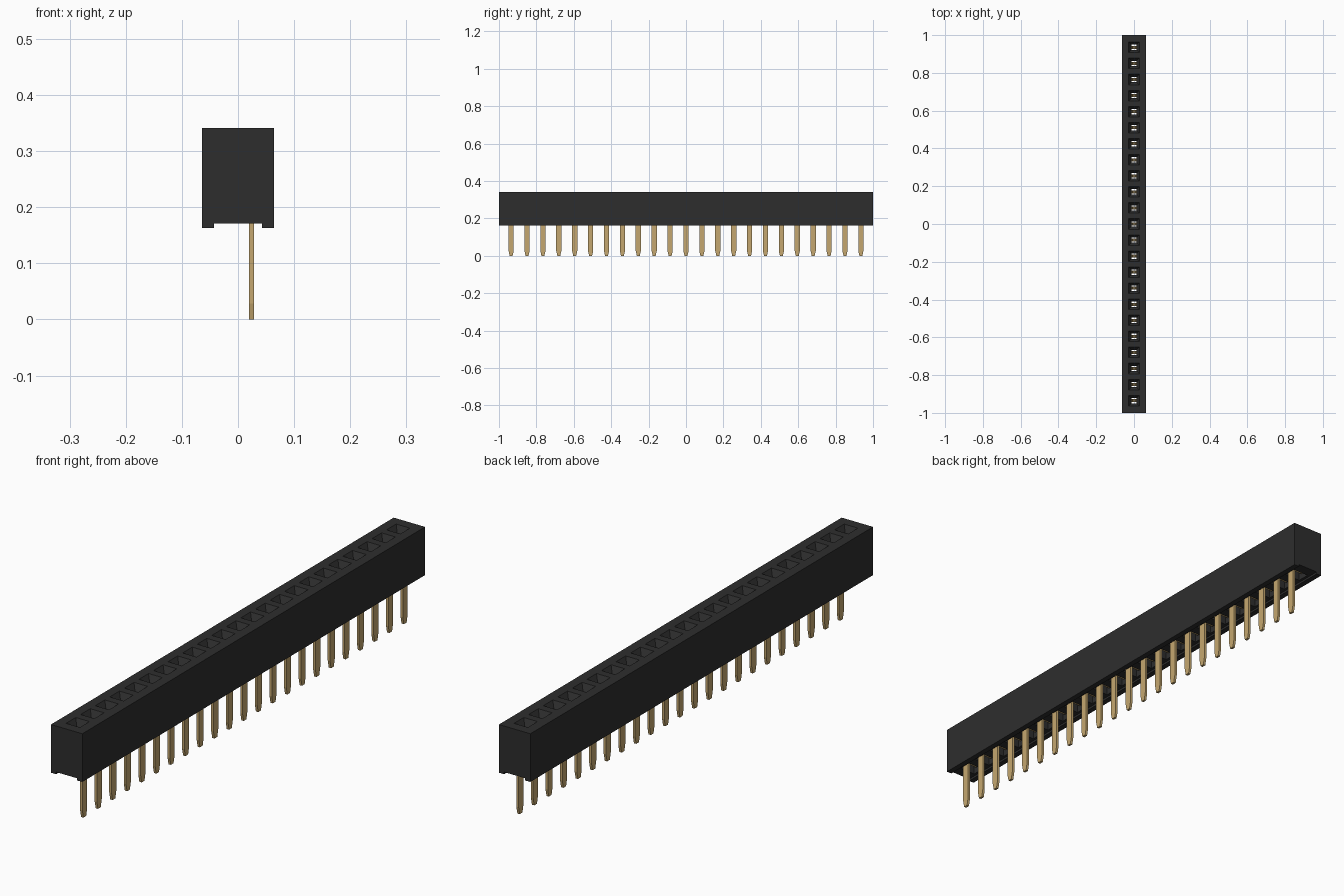
import bpy, bmesh

if "Cube" in bpy.data.objects:
    bpy.data.objects.remove(bpy.data.objects["Cube"], do_unlink=True)

COUNT, PITCH = 23, 0.085
HALF_X, TOP, BASE, CEIL, FOOT = 0.064, 0.341, 0.163, 0.171, 0.043
centres = [(i - (COUNT - 1) / 2) * PITCH for i in range(COUNT)]


def material(name, rgb, rough):
    m = bpy.data.materials.new(name)
    m.use_nodes = True
    m.diffuse_color = (*rgb, 1)
    bsdf = m.node_tree.nodes["Principled BSDF"]
    bsdf.inputs["Base Color"].default_value = (*rgb, 1)
    bsdf.inputs["Roughness"].default_value = rough
    return m


black = material("black plastic", (0.027, 0.027, 0.027), 0.6)
gold = material("gold metal", (0.56, 0.39, 0.16), 0.4)


def finish(bm, name, mat):
    bmesh.ops.remove_doubles(bm, verts=bm.verts, dist=1e-5)
    bmesh.ops.recalc_face_normals(bm, faces=bm.faces)
    mesh = bpy.data.meshes.new(name)
    bm.to_mesh(mesh)
    bm.free()
    mesh.materials.append(mat)
    obj = bpy.data.objects.new(name, mesh)
    bpy.context.collection.objects.link(obj)
    return obj


def face(bm, pts):
    bm.faces.new([bm.verts.new(p) for p in pts])


def ring(hx, y0, y1, z):
    return [(-hx, y0, z), (hx, y0, z), (hx, y1, z), (-hx, y1, z)]


def loft(bm, rings):
    for a, b in zip(rings, rings[1:]):
        for i in range(4):
            j = (i + 1) % 4
            face(bm, [a[i], a[j], b[j], b[i]])


def prism(bm, outline, y0, y1):
    """Extrude an (x, z) outline along y."""
    vs = [bm.verts.new((x, y0, z)) for x, z in outline]
    cap = bm.faces.new(vs)
    out = bmesh.ops.extrude_face_region(bm, geom=[cap], use_keep_orig=True)
    moved = [g for g in out["geom"] if isinstance(g, bmesh.types.BMVert)]
    bmesh.ops.translate(bm, verts=moved, vec=(0, y1 - y0, 0))


# Housing: one cell per socket, with funnel, throat and contact chamber
bm = bmesh.new()
skin = [(FOOT, CEIL), (FOOT, BASE), (HALF_X, BASE), (HALF_X, TOP)]
for i, c in enumerate(centres):
    y0 = -1 if i == 0 else c - PITCH / 2
    y1 = 1 if i == COUNT - 1 else c + PITCH / 2
    hole = lambda hx, hy, z: ring(hx, c - hy, c + hy, z)
    loft(bm, [ring(HALF_X, y0, y1, TOP),
              hole(0.028, 0.028, TOP), hole(0.014, 0.014, 0.318),
              hole(0.014, 0.014, 0.308), hole(0.033, 0.024, 0.308),
              hole(0.033, 0.024, CEIL), ring(FOOT, y0, y1, CEIL)])
    # Side walls and the two long feet
    for s in (-1, 1):
        for (xa, za), (xb, zb) in zip(skin, skin[1:]):
            face(bm, [(s * xa, y0, za), (s * xb, y0, zb),
                      (s * xb, y1, zb), (s * xa, y1, za)])
# End walls
for y in (-1, 1):
    face(bm, [(x, y, z) for x, z in skin] +
         [(-x, y, z) for x, z in reversed(skin)])
finish(bm, "housing", black)

# Solder pins: flat blades with tapered tips
bm = bmesh.new()
for c in centres:
    loops = [ring(0.0047, c - w, c + w, z)
             for w, z in ((0.008, 0), (0.014, 0.028), (0.014, 0.2))]
    loops = [[(x + 0.024, y, z) for x, y, z in r] for r in loops]
    loft(bm, loops)
    face(bm, loops[0])
    face(bm, loops[-1])
finish(bm, "solder_pins", gold)

# Spring contacts: forked leaves joined by a bridge inside each chamber
bm = bmesh.new()
leaf = [(0.029, 0.19), (0.029, 0.22), (0.008, 0.285), (0.013, 0.306),
        (0.009, 0.306), (0.003, 0.285), (0.023, 0.22), (0.023, 0.196)]
fork = leaf + [(-x, z) for x, z in reversed(leaf)]
for c in centres:
    prism(bm, fork, c - 0.008, c + 0.008)
finish(bm, "spring_contacts", gold)
